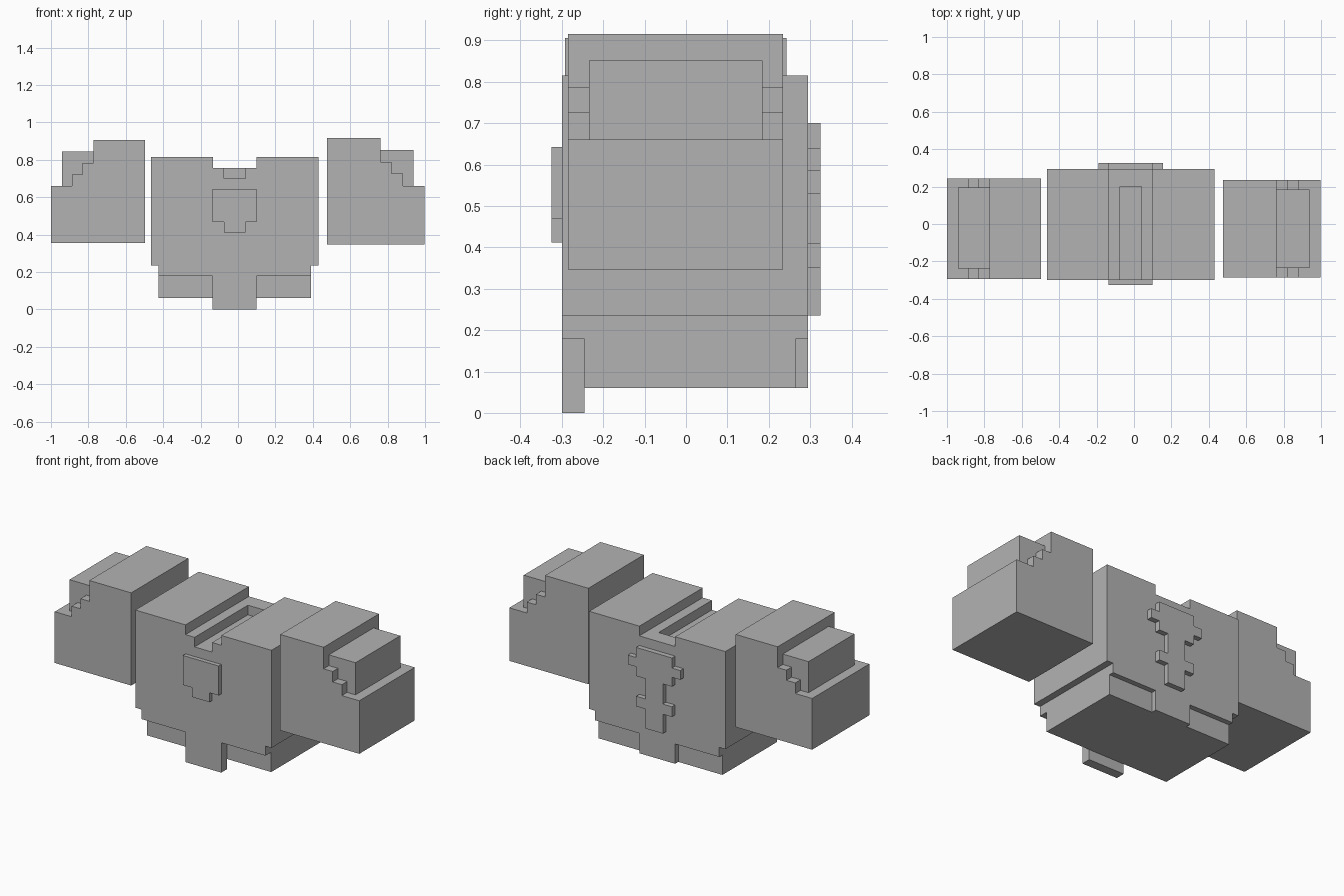
import bpy, bmesh

cube = bpy.data.objects.get("Cube")
if cube:
    bpy.data.objects.remove(cube, do_unlink=True)

# Single flat colour
grey = bpy.data.materials.new("plain grey")
grey.use_nodes = True
grey.diffuse_color = (0.45, 0.45, 0.45, 1)
grey.node_tree.nodes["Principled BSDF"].inputs["Base Color"].default_value = grey.diffuse_color

MID = -0.0175                                   # centre line of the body
STEM, FLAP, WING, HIP, CHEST = 0.0575, 0.1175, 0.1725, 0.4075, 0.4475   # half widths
FRONT, BACK = -0.3, 0.295


def extrude(name, outline, y0, y1):
    """Extrude a closed x-z outline from y0 to y1."""
    bm = bmesh.new()
    face = bm.faces.new([bm.verts.new((x, y0, z)) for x, z in outline])
    new = bmesh.ops.extrude_face_region(bm, geom=[face])["geom"]
    moved = [v for v in new if isinstance(v, bmesh.types.BMVert)]
    bmesh.ops.translate(bm, verts=moved, vec=(0, y1 - y0, 0))
    bmesh.ops.recalc_face_normals(bm, faces=bm.faces)
    mesh = bpy.data.meshes.new(name)
    bm.to_mesh(mesh)
    bm.free()
    mesh.materials.append(grey)
    obj = bpy.data.objects.new(name, mesh)
    bpy.context.collection.objects.link(obj)
    return obj


def mirrored(name, half, y0, y1):
    """Extrude a half outline (half width, z) mirrored about the body centre line."""
    outline = [(MID + w, z) for w, z in half]
    outline += [(MID - w, z) for w, z in reversed(half)]
    return extrude(name, outline, y0, y1)


# Chest with a neck notch
chest = mirrored("chest", [(FLAP, 0.757), (FLAP, 0.815), (CHEST, 0.815), (CHEST, 0.235)], FRONT, BACK)

# Deeper neck channel, open at the front
cutter = mirrored("neck_channel_cutter", [(STEM, 0.9), (STEM, 0.70)], FRONT - 0.1, 0.2)
cutter.hide_render = True
cut = chest.modifiers.new("neck_channel", "BOOLEAN")
cut.operation, cut.solver, cut.object = "DIFFERENCE", "EXACT", cutter
bpy.context.view_layer.objects.active = chest
bpy.ops.object.modifier_apply(modifier=cut.name)
bpy.data.objects.remove(cutter, do_unlink=True)

# Hips, with a belt and a hanging flap on the front and the back
mirrored("hips", [(HIP, 0.235), (HIP, 0.06)], -0.245, 0.265)
for name, y0, y1, bottom in (("front_belt_flap", FRONT, -0.245, 0),
                             ("back_belt_flap", 0.265, BACK, 0.06)):
    mirrored(name, [(HIP, 0.235), (HIP, 0.178), (FLAP, 0.178), (FLAP, bottom)], y0, y1)

# Raised plates on the chest and the spine
mirrored("chest_plate", [(FLAP, 0.643), (FLAP, 0.468), (STEM, 0.468), (STEM, 0.412)], -0.325, FRONT)
mirrored("spine_plate", [(FLAP, 0.70), (FLAP, 0.64), (WING, 0.64), (WING, 0.585),
                         (FLAP, 0.585), (FLAP, 0.53), (STEM, 0.53), (STEM, 0.41),
                         (FLAP, 0.41), (FLAP, 0.35), (STEM, 0.35), (STEM, 0.235)], BACK, 0.325)

# Stepped shoulders: inner x, base z, side, size, y range, shoulder ledge y range
STEPS = [(0, 0), (0.52, 0), (0.52, 0.315), (0.405, 0.315), (0.405, 0.38), (0.345, 0.38),
         (0.345, 0.442), (0.285, 0.442), (0.285, 0.57), (0, 0.57)]
LEDGE = [(0.28, 0.3), (0.46, 0.3), (0.46, 0.506), (0.28, 0.506)]
for side, x, z, size, body_y, ledge_y in (
        ("left", 0.477, 0.346, 1.0, (-0.285, 0.235), (-0.235, 0.185)),
        ("right", -0.497, 0.355, 0.966, (-0.293, 0.243), (-0.237, 0.194))):
    sign = 1 if side == "left" else -1
    for part, shape, span in (("shoulder", STEPS, body_y), ("shoulder_ledge", LEDGE, ledge_y)):
        extrude(f"{side}_{part}", [(x + sign * size * a, z + size * b) for a, b in shape], *span)
